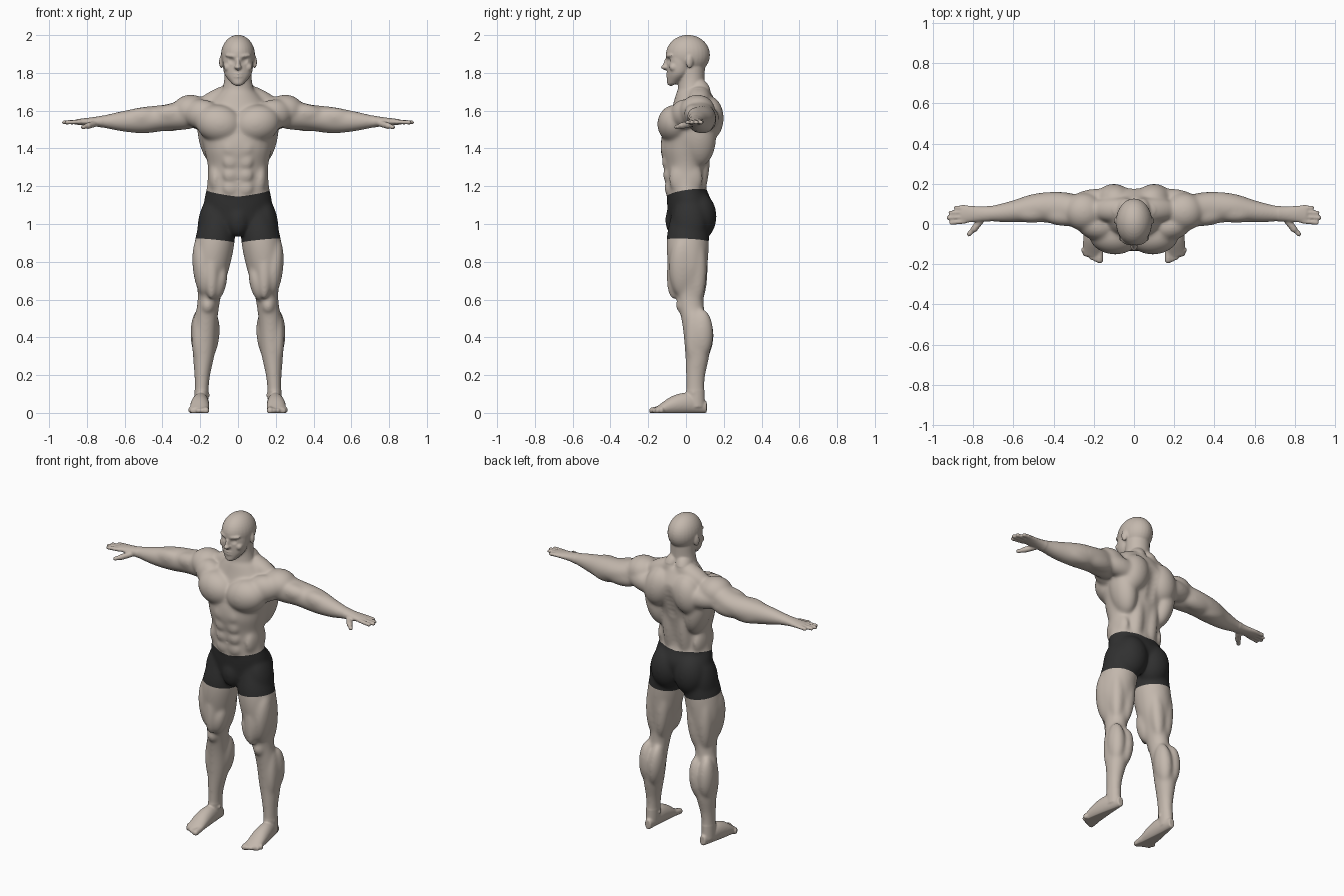
import bpy, bmesh, math
from mathutils import Vector, Matrix, Euler

default_cube = bpy.data.objects.get("Cube")
if default_cube:
    bpy.data.objects.remove(default_cube, do_unlink=True)


def make_material(name, red, green, blue):
    material = bpy.data.materials.new(name)
    material.use_nodes = True
    material.diffuse_color = (red, green, blue, 1)
    shader = material.node_tree.nodes["Principled BSDF"]
    shader.inputs["Base Color"].default_value = material.diffuse_color
    return material


skin = make_material("skin", .55, .48, .42)
dark_cloth = make_material("dark_cloth", .03, .03, .03)

bm = bmesh.new()
AXIS_ORDER = {"x": (0, 1, 2), "y": (1, 0, 2), "z": (2, 0, 1)}


def sample(values, t):
    """Smooth curve through evenly spaced values, for t from start to end."""
    before = 2 * values[0] - values[1]
    after = 2 * values[-1] - values[-2]
    padded = [before, *values, after]
    place = t * (len(values) - 1)
    index = min(int(place), len(values) - 2)
    s = place - index
    a, b, c, d = padded[index:index + 4]
    return b + s / 2 * (c - a + s * (2 * a - 5 * b + 4 * c - d + s * (3 * (b - c) + d - a)))


def loft(axis, span, centre_u, centre_v, radius_u, radius_v, sides=28, steps=36):
    """Closed tube along an axis; centres and radii follow smooth curves."""
    rings = []
    for step in range(steps + 1):
        t = step / steps
        along, u, v, ru, rv = (sample(c, t) for c in (span, centre_u, centre_v, radius_u, radius_v))
        ring = []
        for side in range(sides):
            angle = math.tau * side / sides
            point = Vector()
            values = (along, u + ru * math.cos(angle), v + rv * math.sin(angle))
            for component, value in zip(AXIS_ORDER[axis], values):
                point[component] = value
            ring.append(bm.verts.new(point))
        rings.append(ring)
    faces = [bm.faces.new(rings[0]), bm.faces.new(rings[-1])]
    for low, high in zip(rings, rings[1:]):
        for side in range(sides):
            after = (side + 1) % sides
            faces.append(bm.faces.new((low[side], low[after], high[after], high[side])))
    bmesh.ops.recalc_face_normals(bm, faces=faces)


def muscle(at, size, pitch=0, lean=0, turn=0):
    """Ellipsoid mass, rotated about x, y and z."""
    placement = Matrix.LocRotScale(Vector(at), Euler((pitch, lean, turn)), Vector(size))
    bmesh.ops.create_uvsphere(bm, u_segments=28, v_segments=18, radius=1, matrix=placement)


def digit(root, tip, radius, beads=9):
    """Finger or toe as a row of overlapping beads."""
    for bead in range(beads):
        spot = Vector(root).lerp(Vector(tip), bead / (beads - 1))
        bmesh.ops.create_icosphere(bm, subdivisions=2, radius=radius, matrix=Matrix.Translation(spot))


# Torso and neck
loft(axis="z", span=(1, 1.7), centre_u=(0, 0),
     centre_v=(.01, .02, 0, 0, 0, .02, .05, .04),
     radius_u=(.14, .18, .165, .16, .18, .2, .18, .1),
     radius_v=(.1, .12, .105, .115, .135, .14, .13, .09))
loft(axis="z", span=(1.66, 1.84), centre_u=(0, 0), centre_v=(.03, .03),
     radius_u=(.1, .075, .07), radius_v=(.08, .07, .07))
muscle(at=(.04, 0, 1.73), size=(.02, .02, .08), pitch=-.4, lean=.3)

# Chest and shoulders
muscle(at=(.1, -.06, 1.53), size=(.125, .092, .1), lean=-.2, turn=.1)
muscle(at=(.19, -.01, 1.58), size=(.1, .07, .08), lean=-.1, turn=.3)
muscle(at=(.25, .06, 1.6), size=(.1, .095, .085))
muscle(at=(.1, .07, 1.67), size=(.13, .06, .05), lean=.4)
muscle(at=(.04, .07, 1.7), size=(.05, .06, .08), pitch=.4, lean=-.3)

# Back
muscle(at=(.14, .07, 1.46), size=(.07, .09, .16), lean=.2)
muscle(at=(.1, .12, 1.56), size=(.09, .08, .12), lean=-.2)
muscle(at=(.2, .12, 1.56), size=(.12, .055, .06), lean=-.1, turn=-.1)
muscle(at=(.05, .08, 1.3), size=(.045, .045, .2), pitch=-.1)

# Abdomen
for row in range(4):
    height = 1.4 - row * .07
    muscle(at=(.04, row * .007 - .115, height), size=(.04, .02, .04))
muscle(at=(.12, 0, 1.24), size=(.04, .09, .1))

# Hips
muscle(at=(.08, .065, 1.04), size=(.1, .097, .13))
muscle(at=(.145, .02, 1.02), size=(.065, .09, .14), lean=-.2)
muscle(at=(0, -.055, 1.02), size=(.06, .055, .09))

# Skull and jaw
muscle(at=(0, .01, 1.895), size=(.09, .117, .106))
loft(axis="z", span=(1.74, 1.94), centre_u=(0, 0),
     centre_v=(-.07, -.04, -.03, -.02, 0),
     radius_u=(.03, .07, .08, .08, .07), radius_v=(.03, .06, .07, .08, .08))

# Brow, cheek, nose, lips, chin and ear
muscle(at=(.03, -.085, 1.89), size=(.04, .02, .012), lean=-.1, turn=.3)
muscle(at=(.05, -.06, 1.83), size=(.025, .03, .025), turn=.6)
muscle(at=(0, -.1, 1.85), size=(.012, .02, .04), pitch=-.3)
muscle(at=(0, -.108, 1.83), size=(.019, .026, .013))
for lip in (1.78, 1.795):
    muscle(at=(0, -.09, lip), size=(.03, .015, .007))
muscle(at=(0, -.08, 1.75), size=(.03, .02, .02))
muscle(at=(.087, .02, 1.86), size=(.012, .02, .036), pitch=-.1, turn=.4)

# Arm
loft(axis="x", span=(.14, .86),
     centre_u=(.06, .06, .08, .08, .06, .05, .05), centre_v=(1.6, 1.55, 1.54),
     radius_u=(.07, .08, .08, .07, .053, .038, .046),
     radius_v=(.06, .08, .07, .07, .053, .028, .014))
muscle(at=(.36, .04, 1.585), size=(.1, .05, .05), lean=.1, turn=.1)
muscle(at=(.37, .11, 1.545), size=(.12, .05, .055))
muscle(at=(.51, .05, 1.565), size=(.1, .045, .052), lean=.1)
muscle(at=(.5, .1, 1.53), size=(.1, .045, .048), lean=-.1, turn=-.1)

# Hand
for finger, reach in enumerate((.908, .921, .912, .885)):
    root = (.84, .013 + finger * .022, 1.54)
    digit(root, tip=(reach, .006 + finger * .025, 1.538), radius=.012)
thumb_knuckle = (.795, -.025, 1.52)
digit(root=(.76, .02, 1.53), tip=thumb_knuckle, radius=.018)
digit(root=thumb_knuckle, tip=(.82, -.05, 1.513), radius=.013)

# Leg
loft(axis="z", span=(1.08, .03),
     centre_u=(.1, .12, .14, .15, .17, .18, .19, .195),
     centre_v=(.02, .01, .01, .02, .04, .06, .05, .05),
     radius_u=(.08, .105, .098, .063, .06, .06, .04, .036),
     radius_v=(.09, .112, .104, .075, .062, .066, .05, .05))

# Thigh and knee
muscle(at=(.19, -.02, .77), size=(.05, .07, .16), lean=.1)
muscle(at=(.1, -.03, .69), size=(.04, .05, .1), lean=-.2)
muscle(at=(.14, -.05, .78), size=(.045, .05, .18), pitch=-.1)
muscle(at=(.18, .06, .76), size=(.045, .05, .18))
muscle(at=(.11, .07, .76), size=(.045, .045, .18), lean=-.1)
muscle(at=(.16, -.02, .57), size=(.035, .034, .045))

# Calf and ankle
muscle(at=(.145, .085, .41), size=(.047, .062, .13), lean=-.1)
muscle(at=(.205, .085, .42), size=(.047, .06, .13))
muscle(at=(.21, .04, .4), size=(.035, .045, .15))
muscle(at=(.19, .04, .1), size=(.043, .02, .02), lean=-.2)

# Foot
loft(axis="y", span=(.11, -.16), centre_u=(.19, .2, .205), centre_v=(.03, .05, .04, .01),
     radius_u=(.02, .04, .05, .05), radius_v=(.03, .055, .05, .02))
for toe in range(5):
    across = .17 + toe * .02
    reach = toe * toe * .003 - .178
    digit(root=(across, -.13, .02), tip=(across, reach, .012), radius=.014 if toe else .019)

# Fuse the masses into one skin
mass_mesh = bpy.data.meshes.new("muscle_masses")
bm.to_mesh(mass_mesh)
bm.free()
masses = bpy.data.objects.new("muscle_masses", mass_mesh)
bpy.context.collection.objects.link(masses)
masses.modifiers.new("Mirror", "MIRROR").use_mirror_merge = False
remesh = masses.modifiers.new("Remesh", "REMESH")
remesh.mode, remesh.voxel_size = "VOXEL", .0052
smooth = masses.modifiers.new("Smooth", "SMOOTH")
smooth.factor, smooth.iterations = .5, 7
graph = bpy.context.evaluated_depsgraph_get()
body_mesh = bpy.data.meshes.new_from_object(masses.evaluated_get(graph))
bpy.data.objects.remove(masses, do_unlink=True)
body_mesh.materials.clear()
for material in (skin, dark_cloth):
    body_mesh.materials.append(material)
bm = bmesh.new()
bm.from_mesh(body_mesh)


def press(at, radius, depth):
    """Push the skin softly along y around a point."""
    for vert in bm.verts:
        distance = (vert.co - Vector(at)).length / radius
        if distance < 1:
            vert.co.y += depth * (1 - distance ** 2) ** 2


def cut(point, normal, clear=False):
    everything = bm.verts[:] + bm.edges[:] + bm.faces[:]
    bmesh.ops.bisect_plane(bm, geom=everything, dist=.0002, plane_co=point,
                           plane_no=normal, clear_outer=clear)


# Soften the muscles, keeping head, hands and feet crisp
soft = [v for v in bm.verts if abs(v.co.x) < .72 and .12 < v.co.z < 1.72]
for repeat in range(30):
    bmesh.ops.smooth_vert(bm, verts=soft, factor=.5, use_axis_x=True, use_axis_y=True, use_axis_z=True)

# Eye sockets, navel, spine groove and flat soles
press(at=(.034, -.09, 1.866), radius=.024, depth=.009)
press(at=(0, -.12, 1.23), radius=.016, depth=.008)
for vertebra in range(6):
    press(at=(0, .16 - vertebra * .008, 1.58 - vertebra * .03), radius=.045, depth=-.006)
for vert in bm.verts:
    vert.co.z = max(vert.co.z, 0)

# Shorts: clean waist and hem cuts, coloured between them
waist, waist_normal = Vector((0, -.1, 1.145)), Vector((-.12, -.15, 1))
hem, hem_normal = Vector((.2, 0, .92)), Vector((-.1, .05, 1))
cut(point=(0, 0, 0), normal=(-1, 0, 0), clear=True)
cut(waist, waist_normal)
cut(hem, hem_normal)
for face in bm.faces:
    centre = face.calc_center_median()
    below_waist = (centre - waist).dot(waist_normal) < 0
    above_hem = (centre - hem).dot(hem_normal) > 0
    face.material_index = int(below_waist and above_hem)
    face.smooth = True
bm.to_mesh(body_mesh)
bm.free()

body = bpy.data.objects.new("body_with_shorts", body_mesh)
bpy.context.collection.objects.link(body)
body.modifiers.new("Mirror", "MIRROR").merge_threshold = .0008
